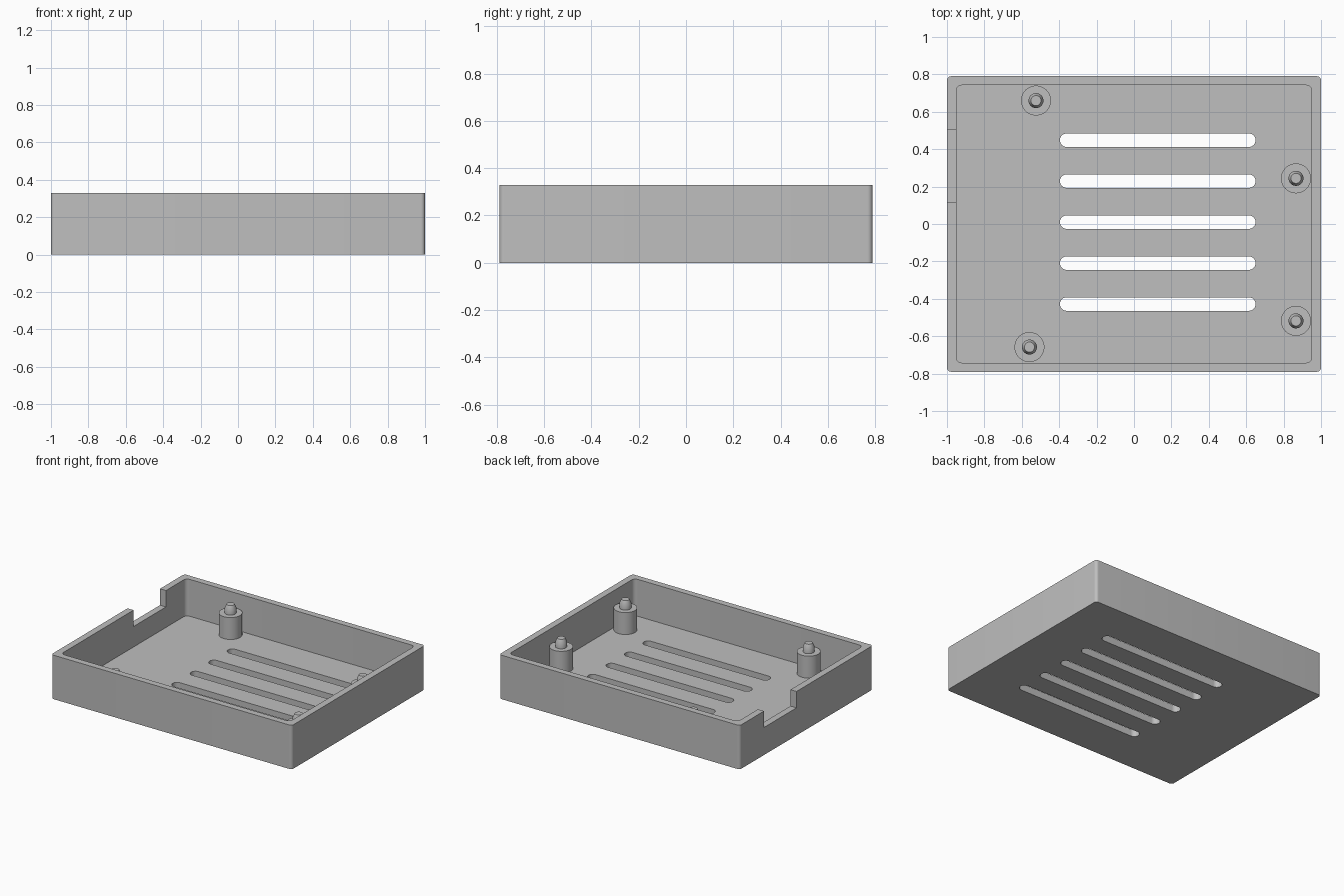
import bpy, bmesh
from math import cos, sin, pi, radians

cube = bpy.data.objects.get("Cube")
if cube:
    bpy.data.objects.remove(cube, do_unlink=True)

grey = bpy.data.materials.new("plain grey plastic")
grey.use_nodes = True
grey.diffuse_color = (0.52, 0.52, 0.52, 1)
grey.node_tree.nodes["Principled BSDF"].inputs["Base Color"].default_value = (0.52, 0.52, 0.52, 1)

HEIGHT, FLOOR = 0.33, 0.053


def make_object(name, bm):
    bmesh.ops.recalc_face_normals(bm, faces=bm.faces[:])
    mesh = bpy.data.meshes.new(name)
    bm.to_mesh(mesh)
    bm.free()
    mesh.materials.append(grey)
    obj = bpy.data.objects.new(name, mesh)
    bpy.context.collection.objects.link(obj)
    return obj


def rounded_block(name, x0, x1, y0, y1, z0, z1, radius, steps=8):
    """Upright prism whose plan is a rectangle with rounded corners."""
    bm = bmesh.new()
    corners = [(x1 - radius, y1 - radius), (x0 + radius, y1 - radius),
               (x0 + radius, y0 + radius), (x1 - radius, y0 + radius)]
    ring = []
    for i, (cx, cy) in enumerate(corners):
        for s in range(steps + 1):
            a = (i + s / steps) * pi / 2
            ring.append(bm.verts.new((cx + radius * cos(a), cy + radius * sin(a), z0)))
    bmesh.ops.remove_doubles(bm, verts=ring, dist=1e-5)
    base = bm.faces.new(bm.verts[:])
    lifted = bmesh.ops.extrude_face_region(bm, geom=[base], use_keep_orig=True)["geom"]
    top = [v for v in lifted if isinstance(v, bmesh.types.BMVert)]
    bmesh.ops.translate(bm, verts=top, vec=(0, 0, z1 - z0))
    return make_object(name, bm)


def lathe(name, x, y, profile, sides=40):
    """Closed turned solid from (radius, height) pairs."""
    bm = bmesh.new()
    rings = [[bm.verts.new((x + r * cos(2 * pi * i / sides), y + r * sin(2 * pi * i / sides), z))
              for i in range(sides)] for r, z in profile]
    for low, high in zip(rings, rings[1:]):
        for i in range(sides):
            j = (i + 1) % sides
            bm.faces.new((low[i], low[j], high[j], high[i]))
    bm.faces.new(rings[0])
    bm.faces.new(rings[-1])
    return make_object(name, bm)


def smooth(obj):
    bpy.ops.object.select_all(action="DESELECT")
    obj.select_set(True)
    bpy.context.view_layer.objects.active = obj
    bpy.ops.object.shade_smooth_by_angle(angle=radians(25))


# Tray shell and its cutters
tray = rounded_block("tray", -1, 1, -0.79, 0.79, 0, HEIGHT, 0.022)
cutters = [
    rounded_block("cavity_cutter", -0.95, 0.95, -0.742, 0.742, FLOOR, 0.5, 0.03),
    rounded_block("cable_notch_cutter", -1.1, -0.9, 0.117, 0.502, 0.207, 0.6, 0.001, 1),
]
for i in range(5):
    y = 0.01 + (i - 2) * 0.219
    cutters.append(rounded_block("vent_slot_cutter", -0.396, 0.65, y - 0.036, y + 0.036,
                                 -0.1, 0.15, 0.0359, 12))

# Cut the cavity, notch and vents, then drop the cutters
bpy.context.view_layer.objects.active = tray
for cutter in cutters:
    cutter.hide_render = True
    mod = tray.modifiers.new("cut", "BOOLEAN")
    mod.operation = "DIFFERENCE"
    mod.solver = "EXACT"
    mod.object = cutter
    bpy.ops.object.modifier_apply(modifier=mod.name)
    bpy.data.objects.remove(cutter, do_unlink=True)
smooth(tray)

# Standoff posts with chamfered locating pins
post_profile = [(0.08, FLOOR - 0.01), (0.08, 0.218), (0.04, 0.218), (0.04, 0.255), (0.027, 0.283)]
posts = {"back_right": (-0.524, 0.66), "front_right": (-0.559, -0.658),
         "back_left": (0.866, 0.244), "front_left": (0.866, -0.518)}
for place, (x, y) in posts.items():
    smooth(lathe("standoff_post_" + place, x, y, post_profile))
